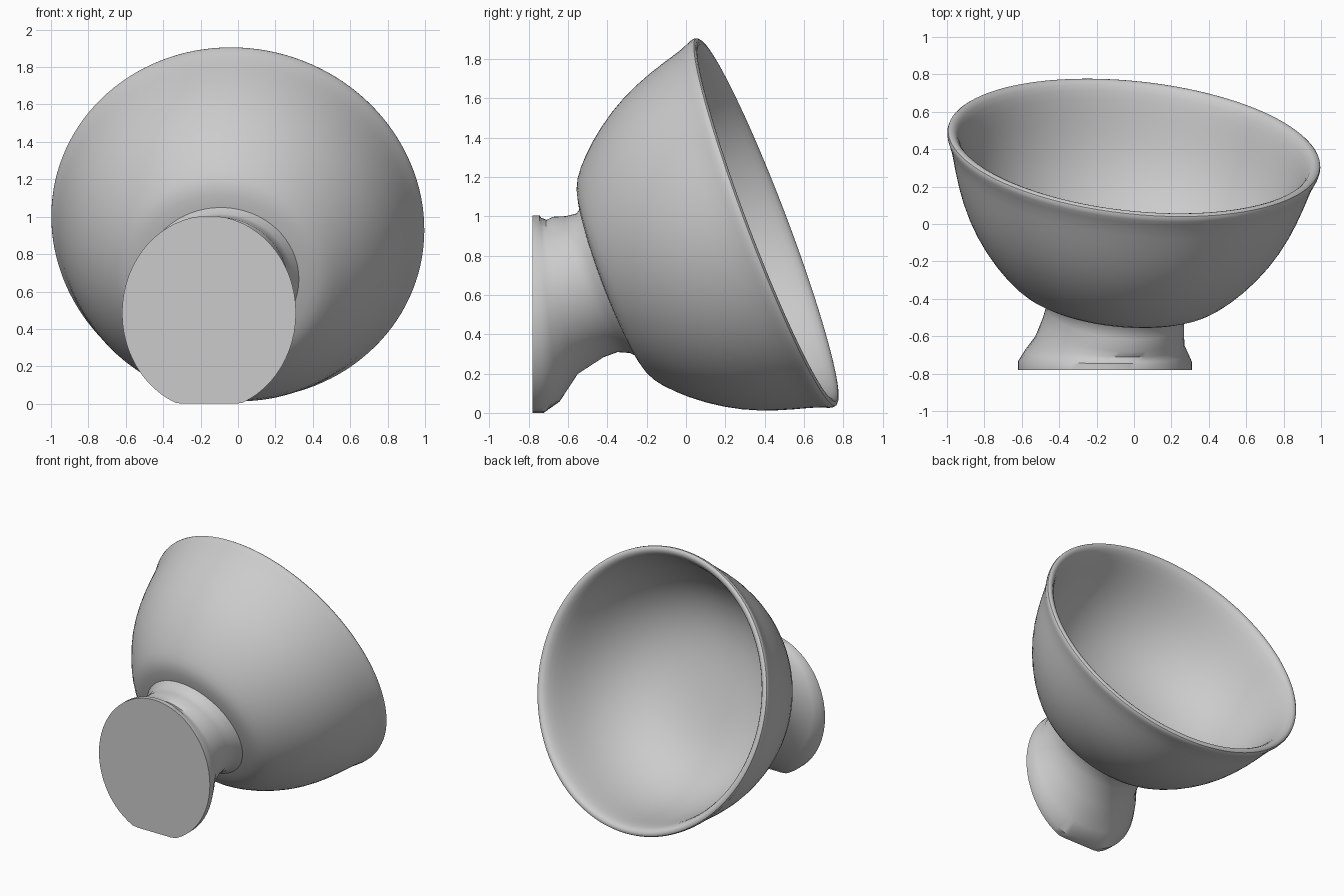
import bpy, bmesh, math
from mathutils import Vector

cube = bpy.data.objects.get("Cube")
if cube:
    bpy.data.objects.remove(cube, do_unlink=True)

clay = bpy.data.materials.new("grey_clay")
clay.use_nodes = True
GREY = (0.6, 0.6, 0.6, 1)
clay.diffuse_color = GREY
clay.node_tree.nodes["Principled BSDF"].inputs["Base Color"].default_value = GREY

AXIS = Vector((0.10, 0.93, 0.353)).normalized()   # direction the bowl opens
RIM_CENTRE = Vector((0, 0.405, 0.97))
SEGMENTS = 64


def finish(name, bm, levels, angle):
    bmesh.ops.remove_doubles(bm, verts=bm.verts, dist=1e-4)
    bmesh.ops.recalc_face_normals(bm, faces=bm.faces)
    mesh = bpy.data.meshes.new(name)
    bm.to_mesh(mesh)
    bm.free()
    obj = bpy.data.objects.new(name, mesh)
    bpy.context.collection.objects.link(obj)
    mesh.materials.append(clay)
    if levels:
        sub = obj.modifiers.new("smooth", 'SUBSURF')
        sub.levels = sub.render_levels = levels
    bpy.ops.object.select_all(action='DESELECT')
    obj.select_set(True)
    bpy.context.view_layer.objects.active = obj
    bpy.ops.object.shade_smooth_by_angle(angle=math.radians(angle))
    return obj


# Bowl: outer wall, rolled rim and inner wall revolved as one shell
outer = [(0, -0.86), (0.3, -0.86), (0.43, -0.85), (0.52, -0.835), (0.59, -0.79),
         (0.70, -0.68), (0.81, -0.53), (0.89, -0.37), (0.945, -0.2), (0.975, -0.08)]
rim = [(1.005, -0.025), (1.005, 0.005), (0.98, 0.015), (0.95, 0)]
inner = [(0.92, -0.07), (0.885, -0.2), (0.83, -0.36), (0.74, -0.51),
         (0.62, -0.63), (0.45, -0.72), (0.25, -0.76), (0, -0.77)]
bm = bmesh.new()
verts = [bm.verts.new((r, 0, h)) for r, h in outer + rim + inner]
edges = [bm.edges.new(pair) for pair in zip(verts, verts[1:])]
bmesh.ops.spin(bm, geom=verts + edges, cent=(0, 0, 0), axis=(0, 0, 1),
               angle=math.tau, steps=SEGMENTS, use_duplicate=False)
bowl = finish("bowl", bm, 1, 60)
bowl.location = RIM_CENTRE
bowl.rotation_euler = AXIS.to_track_quat('Z', 'Y').to_euler()

# Foot: loft from the tilted neck to the upright, flat-cut base
# each ring: centre, half width, half height, backward slope
rings = [((-0.09, -0.36, 0.67), 0.44, 0.43, 0.38),
         ((-0.095, -0.42, 0.66), 0.39, 0.38, 0.38),
         ((-0.10, -0.48, 0.655), 0.37, 0.37, 0.38),
         ((-0.11, -0.55, 0.64), 0.38, 0.38, 0.36),
         ((-0.13, -0.63, 0.59), 0.40, 0.40, 0.2),
         ((-0.145, -0.69, 0.525), 0.44, 0.47, 0.1),
         ((-0.155, -0.735, 0.485), 0.465, 0.52, 0.02),
         ((-0.155, -0.78, 0.485), 0.465, 0.52, 0)]
bm = bmesh.new()
loops = []
for centre, width, height, slope in rings:
    up = Vector((0, -slope, 1)).normalized() * height
    side = Vector((1, -0.28 * slope, 0)).normalized() * width
    loop = []
    for i in range(SEGMENTS):
        a = math.tau * i / SEGMENTS
        p = Vector(centre) + side * math.cos(a) + up * math.sin(a)
        p.z = max(p.z, 0)
        loop.append(bm.verts.new(p))
    loops.append(loop)
for low, high in zip(loops, loops[1:]):
    for i in range(SEGMENTS):
        j = (i + 1) % SEGMENTS
        bm.faces.new((low[i], low[j], high[j], high[i]))
bm.faces.new(loops[-1])
finish("foot", bm, 0, 45)
